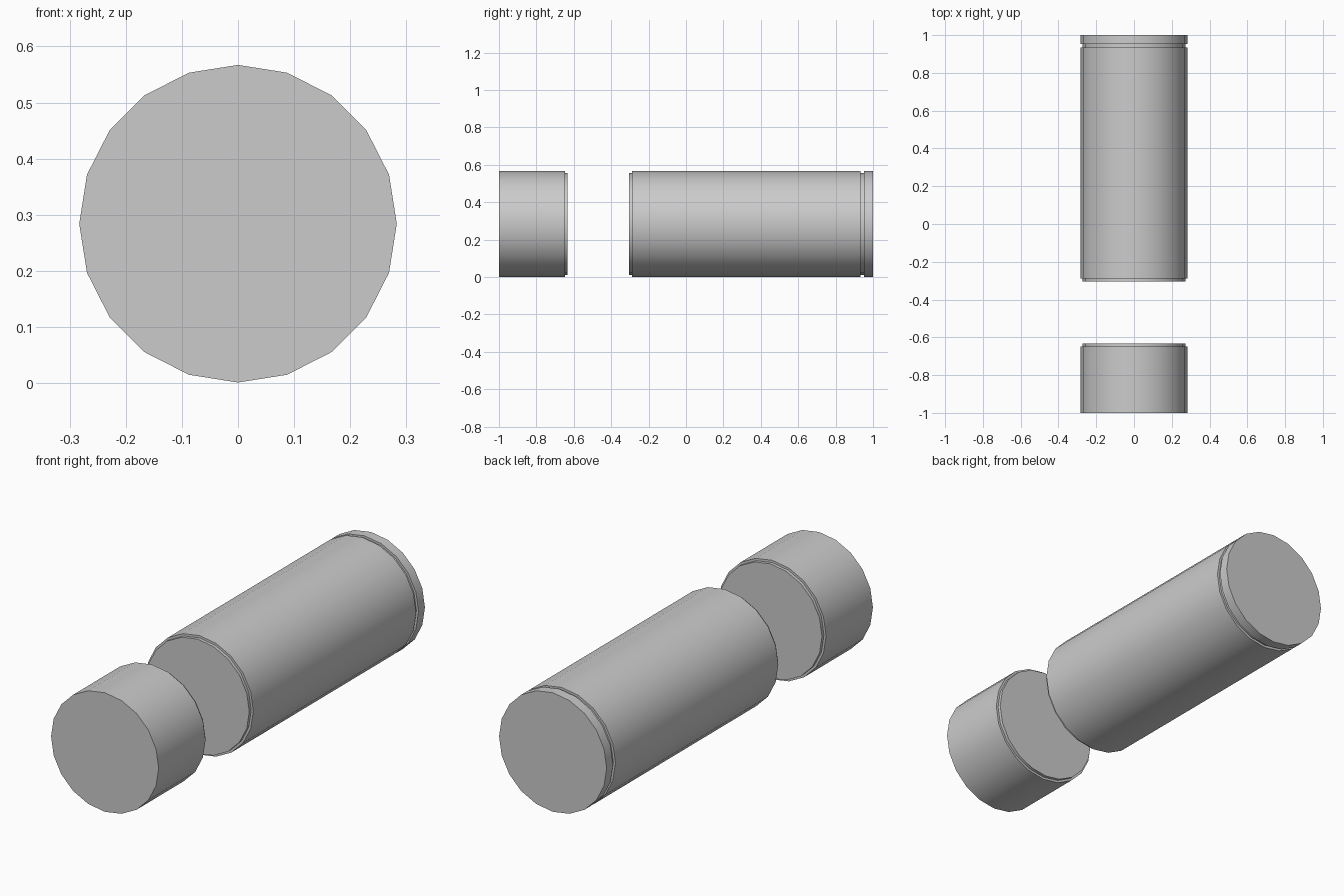
import bpy, bmesh, math

cube = bpy.data.objects.get("Cube")
if cube:
    bpy.data.objects.remove(cube, do_unlink=True)

SIDES = 20
R = 0.283        # main radius
R_STEP = 0.272   # radius of lips and groove
AXIS_Z = 0.284

grey = bpy.data.materials.new("plain grey")
grey.use_nodes = True
colour = (0.6, 0.6, 0.6, 1)
grey.diffuse_color = colour
grey.node_tree.nodes["Principled BSDF"].inputs["Base Color"].default_value = colour


def turned_part(name, profile):
    """Closed solid turned around the y axis from (y, radius) pairs."""
    bm = bmesh.new()
    rings = []
    for y, r in profile:
        angles = [math.tau * i / SIDES for i in range(SIDES)]
        rings.append([bm.verts.new((r * math.cos(a), y, AXIS_Z + r * math.sin(a)))
                      for a in angles])
    for a, b in zip(rings, rings[1:]):
        for i in range(SIDES):
            j = (i + 1) % SIDES
            bm.faces.new((a[i], a[j], b[j], b[i]))
    bm.faces.new(rings[0])
    bm.faces.new(rings[-1])
    bmesh.ops.recalc_face_normals(bm, faces=bm.faces[:])
    mesh = bpy.data.meshes.new(name)
    bm.to_mesh(mesh)
    bm.free()
    mesh.materials.append(grey)
    obj = bpy.data.objects.new(name, mesh)
    bpy.context.collection.objects.link(obj)
    bpy.ops.object.select_all(action='DESELECT')
    obj.select_set(True)
    bpy.context.view_layer.objects.active = obj
    bpy.ops.object.shade_smooth_by_angle(angle=math.radians(30))
    return obj


# Short front cylinder with a stepped lip on its back
turned_part("front_cap", [(-1, R), (-0.648, R), (-0.648, R_STEP), (-0.633, R_STEP)])

# Long cylinder with a front lip, and a groove setting off the back rim
turned_part("main_body", [(-0.304, R_STEP), (-0.289, R_STEP), (-0.289, R),
                          (0.934, R), (0.934, R_STEP), (0.952, R_STEP),
                          (0.952, R), (1, R)])
